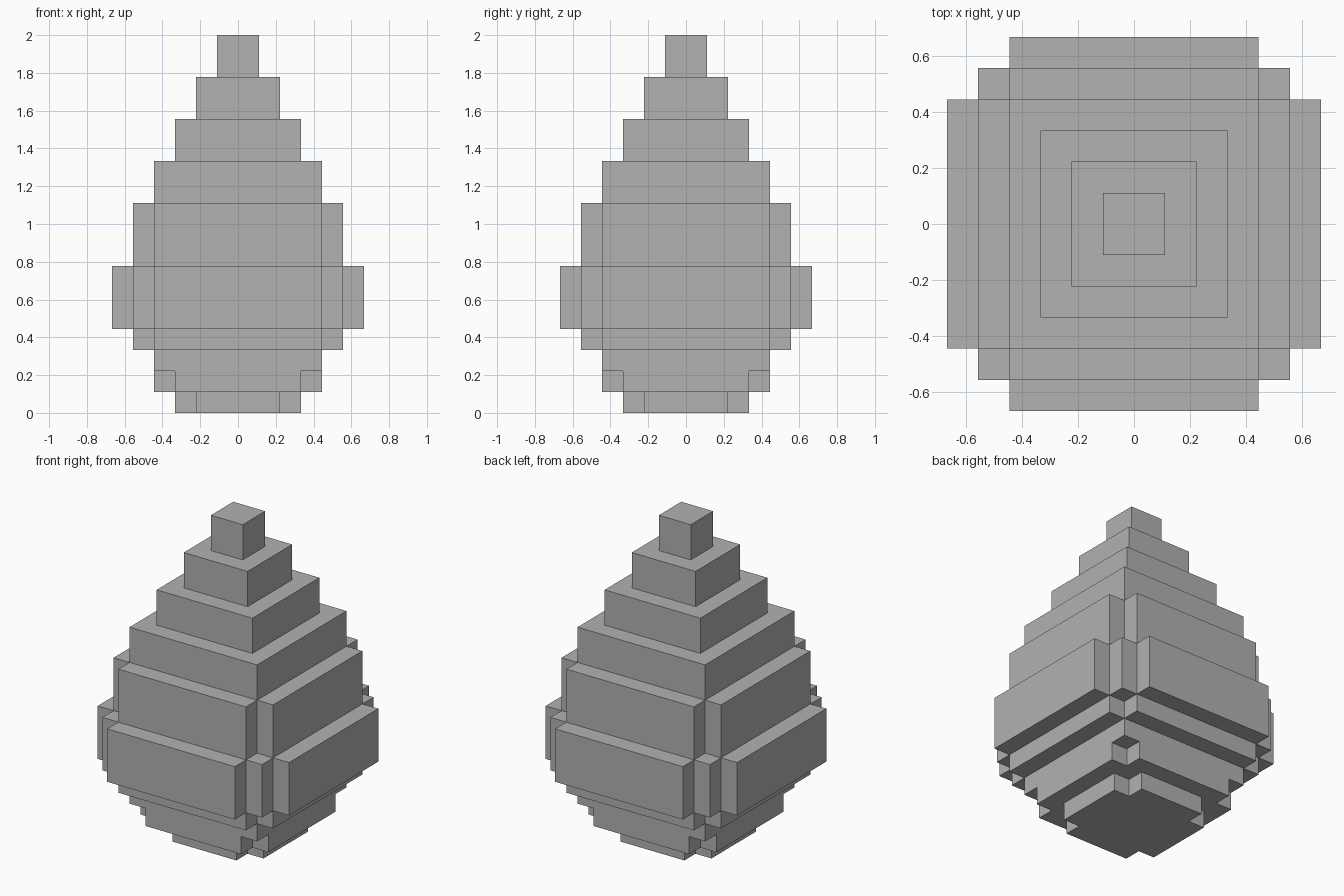
import bpy
import bmesh

cube = bpy.data.objects.get("Cube")
if cube:
    bpy.data.objects.remove(cube, do_unlink=True)

UNIT = 2 / 18  # the whole shape sits on a block grid, 18 blocks tall

# Single stone colour
stone = bpy.data.materials.new("stone_grey")
stone.use_nodes = True
colour = (0.445, 0.445, 0.445, 1)
stone.diffuse_color = colour
stone.node_tree.nodes["Principled BSDF"].inputs["Base Color"].default_value = colour


def stepped_corner(half, notch):
    """Outline of one corner: a staircase with the given number of one-block steps."""
    points = [(half, half - notch)]
    for step in range(1, notch + 1):
        points.append((half - step, half - notch + step - 1))
        points.append((half - step, half - notch + step))
    return points


def tier(name, bottom, top, half, notch=0):
    """Extrude a four-fold symmetric stepped square between two heights."""
    outline = []
    corner = stepped_corner(half, notch)
    for _ in range(4):
        outline += corner
        corner = [(-y, x) for x, y in corner]
    bm = bmesh.new()
    base = bm.faces.new([bm.verts.new((x * UNIT, y * UNIT, bottom * UNIT))
                         for x, y in outline])
    new = bmesh.ops.extrude_face_region(bm, geom=[base])["geom"]
    bmesh.ops.translate(bm, vec=(0, 0, (top - bottom) * UNIT),
                        verts=[v for v in new if isinstance(v, bmesh.types.BMVert)])
    bmesh.ops.recalc_face_normals(bm, faces=bm.faces)
    mesh = bpy.data.meshes.new(name)
    bm.to_mesh(mesh)
    bm.free()
    mesh.materials.append(stone)
    bpy.context.collection.objects.link(bpy.data.objects.new(name, mesh))


# Rounded underside
tier("foot", 0, 1, 3, 1)
tier("lower_notched_tier", 1, 2, 4, 1)
tier("lower_square_tier", 2, 3, 4)
tier("lower_belly", 3, 4, 5, 1)

# Widest part
tier("belly", 4, 7, 6, 2)
tier("shoulder", 7, 10, 5, 1)

# Stepped peak
for index, half in enumerate((4, 3, 2, 1)):
    tier(f"peak_step_{index + 1}", 10 + 2 * index, 12 + 2 * index, half)
